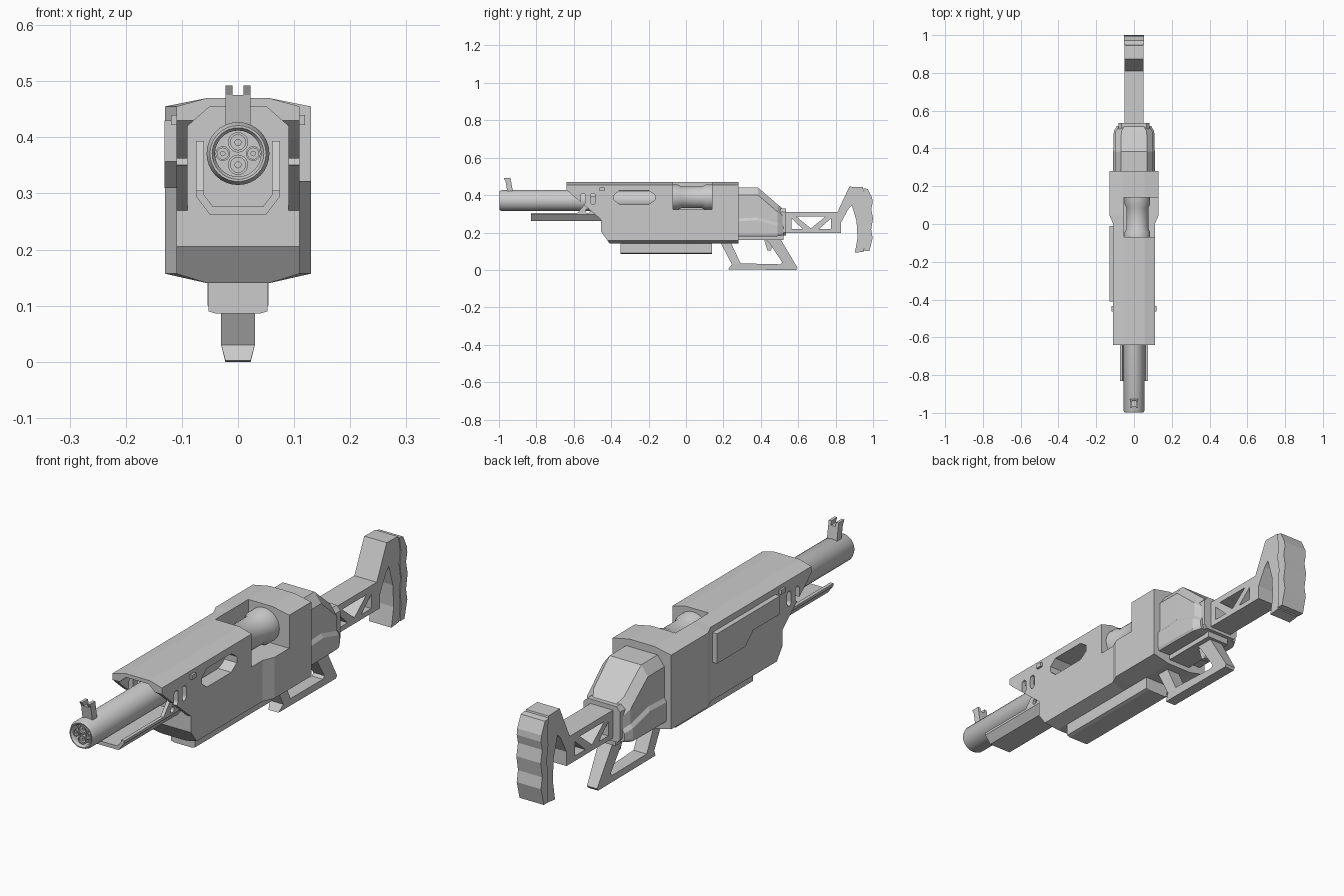
import bpy, bmesh
from math import cos, sin, pi, radians

if "Cube" in bpy.data.objects:
    bpy.data.objects.remove(bpy.data.objects["Cube"])


def make(name, rings, smooth=False):
    """Skin a list of equal-length closed rings and cap the ends."""
    bm = bmesh.new()
    vs = [[bm.verts.new(p) for p in r] for r in rings]
    n = len(rings[0])
    for a, b in zip(vs, vs[1:]):
        for i in range(n):
            j = (i + 1) % n
            bm.faces.new((a[i], a[j], b[j], b[i]))
    bm.faces.new(vs[0])
    bm.faces.new(vs[-1])
    bmesh.ops.recalc_face_normals(bm, faces=bm.faces)
    me = bpy.data.meshes.new(name)
    bm.to_mesh(me)
    bm.free()
    ob = bpy.data.objects.new(name, me)
    bpy.context.collection.objects.link(ob)
    if smooth:
        bpy.ops.object.select_all(action='DESELECT')
        ob.select_set(True)
        bpy.context.view_layer.objects.active = ob
        bpy.ops.object.shade_smooth_by_angle(angle=radians(30))
    return ob


def side(name, pts, x0, x1):
    """Side profile of (y, z) points extruded along x."""
    return make(name, [[(x, y, z) for y, z in pts] for x in (x0, x1)])


def loft(name, sections):
    """Sections of (y, half outline) mirrored over x = 0."""
    return make(name, [[(x, y, z) for x, z in h] + [(-x, y, z) for x, z in reversed(h)]
                       for y, h in sections])


def box(name, x0, x1, y0, y1, z0, z1):
    return side(name, [(y0, z0), (y1, z0), (y1, z1), (y0, z1)], x0, x1)


def lathe(name, prof, cx, cz, n=32):
    """Profile of (radius, y) turned round an axis along y."""
    return make(name, [[(cx + r * cos(2 * pi * i / n), y, cz + r * sin(2 * pi * i / n))
                        for i in range(n)] for r, y in prof], True)


def slot(y, z, hy, hz, k=6):
    """Stadium outline, taller than wide."""
    return [(y + hy * cos(pi * i / k), z + s * (hz - hy) + s * hy * sin(pi * i / k))
            for s in (1, -1) for i in (range(k + 1) if s == 1 else range(k, -1, -1))]


def boolean(ob, cutters):
    for c in cutters:
        c.hide_render = True
        m = ob.modifiers.new("cut", 'BOOLEAN')
        m.operation, m.solver, m.object = 'DIFFERENCE', 'EXACT', c
        bpy.context.view_layer.objects.active = ob
        bpy.ops.object.modifier_apply(modifier=m.name)
        bpy.data.objects.remove(c)
    return ob


# Receiver: eight-sided hull that widens towards the rear
def hull(w):
    return [(.055, .14), (w, .157), (w, .455), (.055, .47)]


body = loft("receiver", [(-.64, hull(.11)), (0, hull(.11)), (.045, hull(.13)), (.28, hull(.13))])
cuts = [
    # front undercut and chin
    side("cut_nose", [(-.8, .05), (-.8, .43), (-.64, .43), (-.605, .398), (-.455, .27),
                      (-.455, .205), (-.4, .13), (-.4, .05)], -.3, .3),
    # hollow under the hood
    loft("cut_hood", [(-.7, [(.09, .1), (.09, .42), (.05, .455)]),
                      (-.455, [(.09, .1), (.09, .42), (.05, .455)])]),
    # ejection port and oval side window
    box("cut_port", -.052, .3, -.07, .14, .322, .6),
    side("cut_window", [(-.385, .375), (-.355, .35), (-.2, .35), (-.165, .375), (-.165, .4),
                        (-.2, .425), (-.355, .425), (-.385, .4)], .02, .3),
]
cuts += [side("cut_slot", slot(y, .38, .013, .03), -.3, .3) for y in (-.55, -.498)]
boolean(body, cuts)

# Barrel with recessed muzzle and four inner tubes
lathe("barrel", [(.001, -.96), (.041, -.96), (.041, -.99), (.046, -.998), (.05, -.998),
                 (.056, -.985), (.056, -.06)], 0, .371)
for x, z, r in ((0, .391, .018), (0, .351, .018), (-.027, .371, .013), (.027, .371, .013)):
    lathe("muzzle_tube", [(.001, -.978), (r * .3, -.978), (r * .3, -.984), (r * .75, -.984),
                          (r * .75, -.99), (r, -.99), (r, -.955)], x, z, 20)

# Bolt seen in the ejection port
lathe("bolt", [(.068, -.08), (.068, -.045), (.058, -.025), (.058, .085),
               (.068, .105), (.068, .15)], .018, .388)

# Front sight: base with two prongs
side("front_sight", [(-.955, .415), (-.925, .415), (-.935, .475), (-.965, .475)], -.022, .022)
for s in (-1, 1):
    side("sight_prong", [(-.965, .475), (-.935, .475), (-.938, .492), (-.975, .492)],
         s * .01, s * .022)

# Tray below the barrel, with rising rear walls
U = [(.05, .262), (.075, .295), (.075, .393), (.061, .393), (.061, .298), (.045, .277)]
tray = loft("barrel_tray", [(-.83, U), (-.44, U)])
boolean(tray, [
    side("cut_wall", [(-.9, .305), (-.58, .305), (-.5, .4), (-.5, .5), (-.9, .5)], -.2, .2),
    side("cut_hole", slot(-.525, .315, .012, .0121), -.2, .2)])

# Left cover panel and small side lugs
side("left_panel", [(-.41, .43), (-.01, .43), (-.01, .31), (-.19, .31), (-.24, .357),
                    (-.41, .357)], -.131, -.1)
for s in (-1, 1):
    box("side_lug", s * .1, s * .119, -.462, -.435, .422, .44)

# Magazine rail under the receiver
loft("under_rail", [(y, [(.04, .086), (.053, .09), (.053, .15)]) for y in (-.35, .14)])

# Rear cover tapering to the stock
def cover(w, top, shelf, low):
    return [(w - .005, low), (w, low + .01), (w, shelf), (w - .01, shelf + .015),
            (w - .01, top - .04), (w - .04, top)]


loft("rear_cover", [(.27, cover(.11, .44, .26, .18)), (.385, cover(.11, .44, .265, .18)),
                    (.49, cover(.107, .35, .235, .18)), (.52, cover(.09, .325, .22, .185))])
loft("rear_plate", [(y, [(.07, .185), (.082, .2), (.082, .31), (.065, .328)])
                    for y in (.5, .535)])
box("grip_mount", -.05, .05, .24, .52, .16, .19)

# Trigger loop grip with tapered foot
grip = side("grip_loop", [(.185, .145), (.245, .03), (.225, .002), (.59, 0), (.597, .01),
                          (.505, .165), (.5, .175), (.2, .175)], -.03, .03)
for v in grip.data.vertices:
    if v.co.z < .015:
        v.co.x *= .75
boolean(grip, [side("cut_grip", [(.24, .145), (.292, .035), (.505, .03), (.515, .04),
                                 (.445, .145), (.43, .16), (.26, .16)], -.1, .1)])
side("trigger", [(.415, .17), (.465, .17), (.455, .105), (.435, .105)], -.014, .014)

# Truss arm of the stock
arm = box("stock_arm", -.05, .05, .52, .83, .198, .31)
boolean(arm, [side("cut_tri", t, -.1, .1) for t in (
    [(.565, .275), (.565, .218), (.625, .218)],
    [(.59, .285), (.745, .285), (.668, .222)],
    [(.775, .275), (.775, .218), (.71, .218)])])

# Stock body and scalloped butt pad
side("stock", [(.8, .2), (.81, .31), (.873, .445), (.945, .443), (.962, .38), (.955, .33),
               (.965, .27), (.958, .21), (.962, .165), (.95, .097), (.903, .092), (.917, .17),
               (.912, .26), (.887, .345), (.868, .325)], -.05, .05)
side("butt_pad", [(.948, .437), (.972, .433), (.995, .385), (.998, .36), (.99, .325),
                  (1, .275), (.99, .215), (.998, .17), (.98, .1), (.953, .1),
                  (.958, .165), (.954, .21), (.961, .27), (.951, .33), (.958, .38)], -.054, .054)
